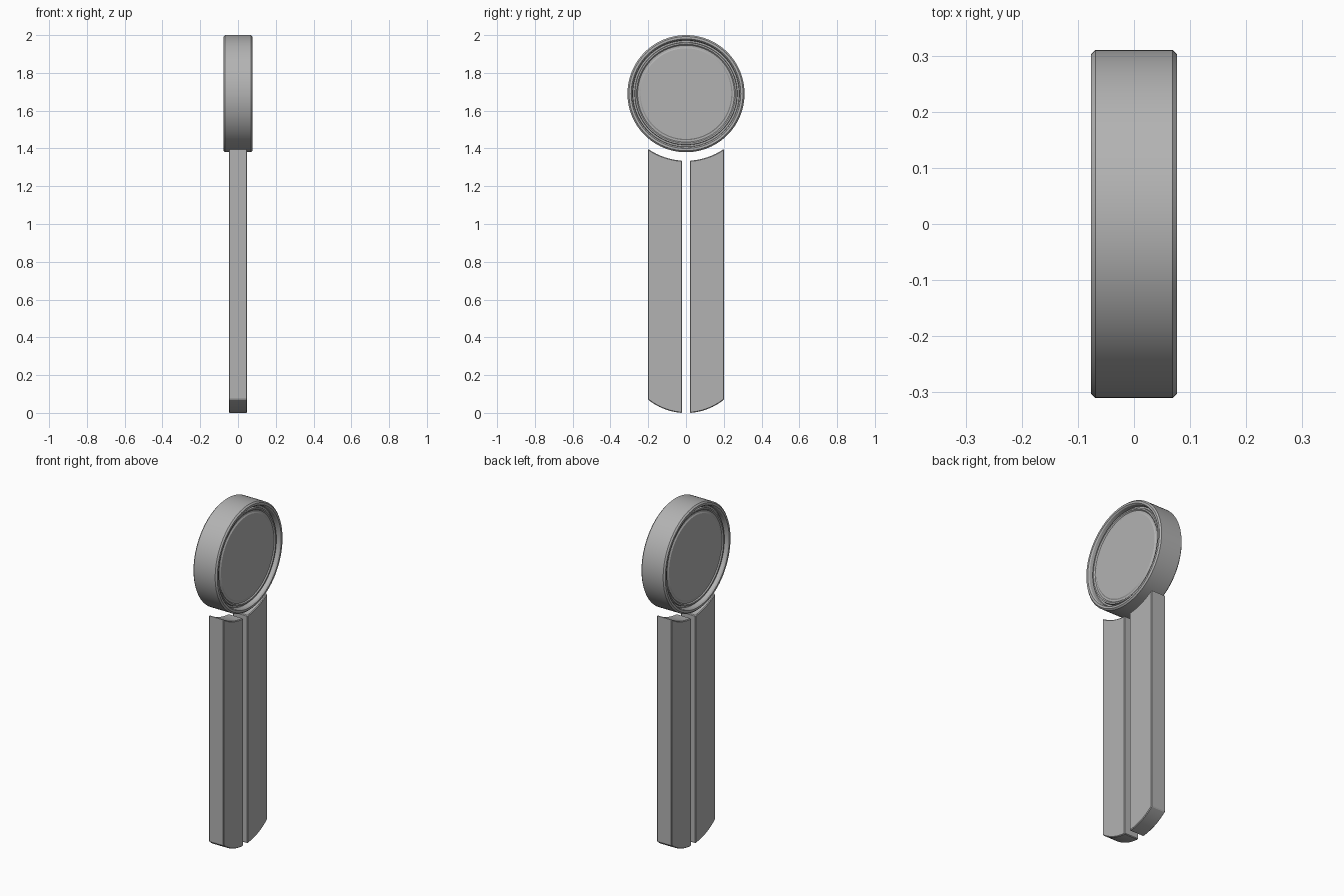
import bpy, bmesh, math
from mathutils import Matrix, Vector

if "Cube" in bpy.data.objects:
    bpy.data.objects.remove(bpy.data.objects["Cube"])

grey = bpy.data.materials.new("plain_grey")
grey.diffuse_color = (0.45, 0.45, 0.45, 1)
grey.use_nodes = True
grey.node_tree.nodes["Principled BSDF"].inputs["Base Color"].default_value = grey.diffuse_color

CZ, R = 1.69, 0.31   # disc centre height and radius


def finish(bm, name, bevel=0):
    bmesh.ops.remove_doubles(bm, verts=bm.verts, dist=1e-5)
    bmesh.ops.recalc_face_normals(bm, faces=bm.faces)
    if bevel:
        edges = [e for e in bm.edges if e.calc_face_angle(0) > math.radians(40)]
        bmesh.ops.bevel(bm, geom=edges, offset=bevel, segments=1,
                        affect='EDGES', clamp_overlap=True)
    me = bpy.data.meshes.new(name)
    bm.to_mesh(me)
    bm.free()
    me.materials.append(grey)
    ob = bpy.data.objects.new(name, me)
    bpy.context.collection.objects.link(ob)
    bpy.ops.object.select_all(action='DESELECT')
    ob.select_set(True)
    bpy.context.view_layer.objects.active = ob
    bpy.ops.object.shade_smooth_by_angle(angle=math.radians(25))
    return ob


# round head: stepped profile (x, radius) turned around the x axis
half = [(0.058, 0), (0.058, 0.240), (0.054, 0.246), (0.054, 0.256),
        (0.060, 0.262), (0.060, 0.270), (0.048, 0.272), (0.048, 0.281),
        (0.070, 0.284), (0.077, 0.290), (0.077, 0.302), (0.069, R)]
profile = half + [(-x, r) for x, r in reversed(half)]
bm = bmesh.new()
verts = [bm.verts.new((x, 0, CZ + r)) for x, r in profile]
edges = [bm.edges.new(p) for p in zip(verts, verts[1:])]
bmesh.ops.spin(bm, geom=verts + edges, cent=(0, 0, CZ), axis=(1, 0, 0),
               angle=2 * math.pi, steps=96)
finish(bm, "round_head")


# two upright bars, hollowed under the head and rounded at the foot
def bar(side, name):
    n, y0, y1, rt, rb = 12, 0.02, 0.202, 0.355, 0.32
    ys = [y0 + (y1 - y0) * i / n for i in range(n + 1)]
    low = rb - math.sqrt(rb * rb - y0 * y0)
    bottom = [(y, rb - math.sqrt(rb * rb - y * y) - low) for y in ys]
    top = [(y, CZ - math.sqrt(rt * rt - y * y)) for y in reversed(ys)]
    bm = bmesh.new()
    face = bm.faces.new([bm.verts.new((-0.048, side * y, z))
                         for y, z in bottom + top])
    ext = bmesh.ops.extrude_face_region(bm, geom=[face], use_keep_orig=True)
    moved = [v for v in ext["geom"] if isinstance(v, bmesh.types.BMVert)]
    bmesh.ops.translate(bm, vec=(0.096, 0, 0), verts=moved)
    finish(bm, name, 0.004)


bar(-1, "front_bar")
bar(1, "back_bar")
